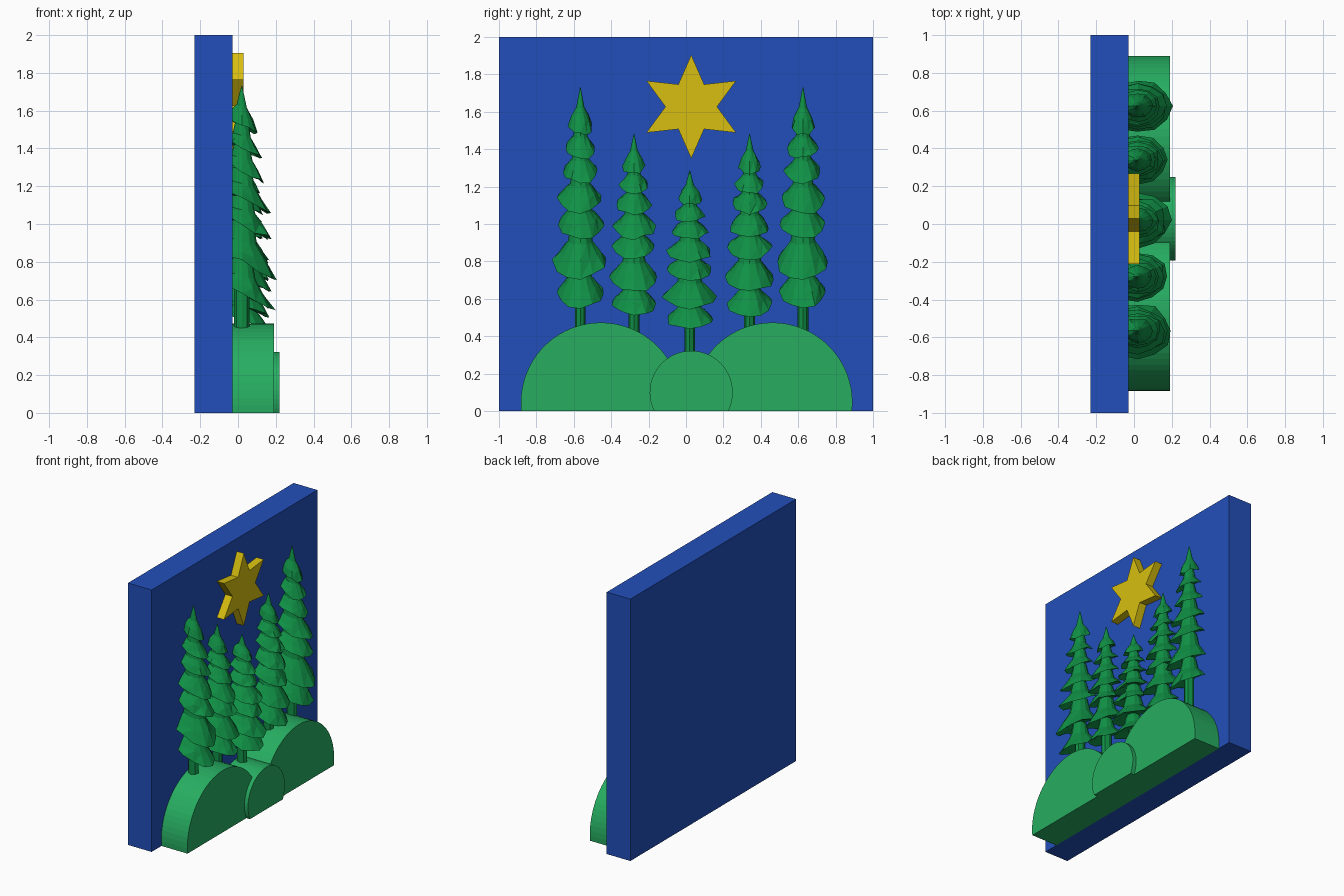
import bpy, bmesh, random
from math import sin, cos, pi, asin

cube = bpy.data.objects.get("Cube")
if cube:
    bpy.data.objects.remove(cube)
random.seed(4)


def material(name, rgb):
    m = bpy.data.materials.new(name)
    m.use_nodes = True
    m.diffuse_color = (*rgb, 1)
    m.node_tree.nodes["Principled BSDF"].inputs["Base Color"].default_value = (*rgb, 1)
    return m


BLUE = material("panel_blue", (0.016, 0.078, 0.49))
HILL = material("hill_green", (0.02, 0.42, 0.12))
TREE = material("tree_green", (0.005, 0.28, 0.06))
GOLD = material("star_yellow", (0.68, 0.52, 0.005))
PANEL_FACE = -0.03


def finish(bm, name, mat):
    bmesh.ops.recalc_face_normals(bm, faces=bm.faces)
    mesh = bpy.data.meshes.new(name)
    bm.to_mesh(mesh)
    bm.free()
    mesh.materials.append(mat)
    obj = bpy.data.objects.new(name, mesh)
    bpy.context.collection.objects.link(obj)
    return obj


def slab(name, outline, x0, x1, mat):
    """Extrude a (y, z) outline along x."""
    bm = bmesh.new()
    face = bm.faces.new([bm.verts.new((x0, y, z)) for y, z in outline])
    ext = bmesh.ops.extrude_face_region(bm, geom=[face])["geom"]
    verts = [v for v in ext if isinstance(v, bmesh.types.BMVert)]
    bmesh.ops.translate(bm, verts=verts, vec=(x1 - x0, 0, 0))
    return finish(bm, name, mat)


def hill(name, y, z, r, x1):
    """Round disc cut flat at the ground."""
    start = -asin(z / r)
    n = 36
    arc = [start + (pi - 2 * start) * i / n for i in range(n + 1)]
    pts = [(y + r * cos(a), max(0, z + r * sin(a))) for a in arc]
    slab(name, pts, PANEL_FACE, x1, HILL)


def skin(bm, rings):
    """Bridge successive rings of vertices and cap both ends."""
    loops = [[bm.verts.new(p) for p in ring] for ring in rings]
    for a, b in zip(loops, loops[1:]):
        n = len(a)
        for i in range(n):
            j = (i + 1) % n
            bm.faces.new((a[i], a[j], b[j]))
            bm.faces.new((a[i], b[j], b[i]))
    bm.faces.new(loops[0])
    bm.faces.new(loops[-1])


# Tier rim height and half width of the tallest tree
TIERS = [(0.635, 0.13), (0.80, 0.147), (1.0, 0.128), (1.13, 0.123),
         (1.28, 0.102), (1.40, 0.086), (1.52, 0.068)]
FOOT, TIP = 0.545, 1.73
DEPTH = 1.23      # branches reach further forward than sideways
SIDES = 12


def tree(name, y, foot, tip, width, ground):
    k = (tip - foot) / (TIP - FOOT)
    bm = bmesh.new()

    def ring(r, z, droop, jitter=0.0, n=SIDES):
        pts = []
        for i in range(n):
            a = 2 * pi * i / n
            rr = r * width * (1 + random.uniform(-jitter, jitter * 0.3))
            dz = -droop * cos(a) + random.uniform(-jitter, jitter) * 0.1
            pts.append((0.02 + rr * DEPTH * cos(a), y + rr * sin(a),
                        foot + (z + dz - FOOT) * k))
        return pts

    # drooping branch tiers
    for i, (z, r) in enumerate(TIERS):
        last = i == len(TIERS) - 1
        top = TIP if last else TIERS[i + 1][0] + 0.02
        h = top - z
        droop = 0.6 * r
        skin(bm, [ring(r * 0.35, z + 0.03, droop * 0.3),
                  ring(r, z, droop, 0.12),
                  ring(r * 0.72, z + h * 0.25, droop * 0.6, 0.06),
                  ring(r * (0.32 if last else 0.45), z + h * 0.5, droop * 0.25),
                  ring(0.002 if last else r * 0.33, top, 0)])
    # trunk
    skin(bm, [[(0.02 + 0.04 * cos(a), y + 0.029 * sin(a), z)
               for a in (2 * pi * i / 8 for i in range(8))]
              for z in (ground, foot + 0.15)])
    finish(bm, name, TREE)


# backing panel
slab("back_panel", [(-1, 0), (1, 0), (1, 2), (-1, 2)], -0.23, PANEL_FACE, BLUE)

# hills
hill("right_hill", -0.455, 0.045, 0.428, 0.19)
hill("left_hill", 0.462, 0.045, 0.428, 0.19)
hill("middle_hill", 0.028, 0.10, 0.222, 0.22)

# six pointed star
star = []
for i in range(12):
    r = 0.138 if i % 2 else 0.277
    star.append((0.028 + r * sin(i * pi / 6), 1.627 + r * cos(i * pi / 6)))
slab("star", star, PANEL_FACE, 0.03, GOLD)

# trees
tree("outer_right_tree", -0.565, 0.545, 1.73, 1.0, 0.40)
tree("outer_left_tree", 0.625, 0.545, 1.73, 1.0, 0.40)
tree("inner_right_tree", -0.278, 0.50, 1.48, 0.94, 0.38)
tree("inner_left_tree", 0.34, 0.50, 1.48, 0.94, 0.38)
tree("middle_tree", 0.02, 0.43, 1.285, 1.0, 0.28)
